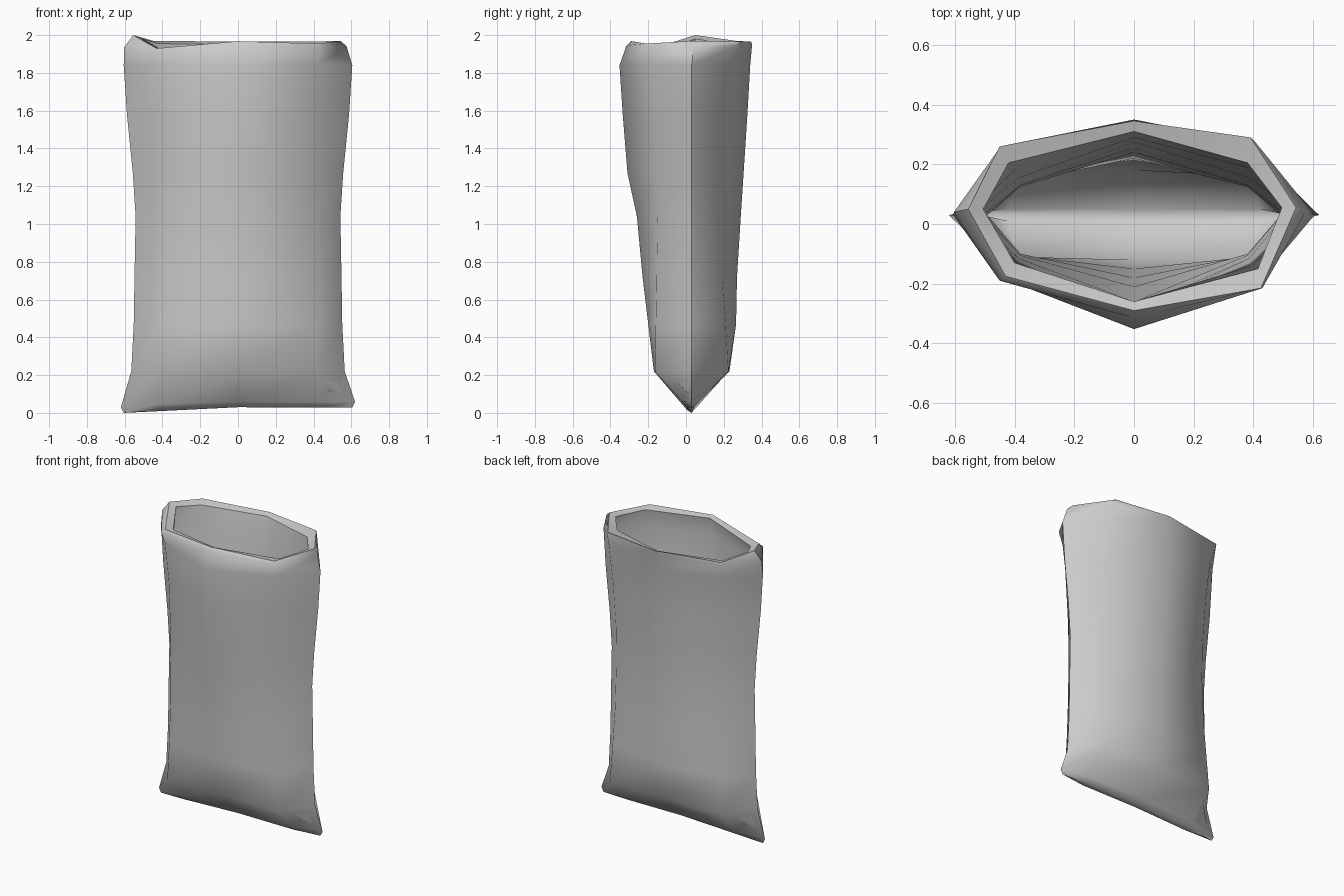
import bpy, bmesh

# Ring rows: z, side x, corner x, front mid y, front corner y, back mid y, back corner y
ROWS = [
    (0.005, 0.605, 0.42, 0.005, 0.005, 0.04, 0.04),
    (0.035, 0.620, 0.43, -0.02, -0.02, 0.07, 0.07),
    (0.22, 0.565, 0.42, -0.17, -0.165, 0.23, 0.225),
    (0.47, 0.552, 0.41, -0.20, -0.16, 0.265, 0.21),
    (0.72, 0.548, 0.405, -0.23, -0.155, 0.27, 0.19),
    (1.04, 0.542, 0.405, -0.26, -0.15, 0.29, 0.175),
    (1.27, 0.557, 0.405, -0.31, -0.155, 0.305, 0.18),
    (1.58, 0.588, 0.41, -0.335, -0.165, 0.325, 0.205),
    (1.84, 0.605, 0.42, -0.352, -0.19, 0.34, 0.235),
]


def ring(row, inset=0.0):
    """Eight-sided pouch section, counter-clockwise from the front middle."""
    z, s, c, fm, fc, bm_, bc = row
    k, i = c - inset * 0.5, inset
    return [(0, fm + i, z), (k, fc + i, z), (s - i, 0.03, z), (k, bc - i, z),
            (0, bm_ - i, z), (-k, bc - i, z), (-s + i, 0.03, z), (-k, fc + i, z)]


# Outer wall, with the bottom seam sagging slightly at its ends
outer = [ring(r) for r in ROWS]
for n in (0, 1):
    lift = (0.025, 0.024, 0.023, 0.024, 0.025, 0.01, -0.005, 0.01)
    outer[n] = [(x, y, z + d) for (x, y, z), d in zip(outer[n], lift)]

# Uneven folded rim
rim_out = [(0, -0.315, 1.945), (0.43, -0.215, 1.94), (0.575, 0.04, 1.94), (0.41, 0.27, 1.945),
           (0, 0.35, 1.95), (-0.45, 0.255, 1.95), (-0.603, 0.04, 1.935), (-0.45, -0.19, 1.91)]
rim_top = [(0, -0.29, 1.968), (0.425, -0.215, 1.955), (0.543, 0.055, 1.97), (0.39, 0.29, 1.965),
           (0, 0.345, 1.965), (-0.45, 0.26, 1.97), (-0.555, 0.05, 2.0), (-0.43, -0.175, 1.93)]
rim_in = [(0, -0.26, 1.955), (0.415, -0.15, 1.945), (0.495, 0.055, 1.955), (0.38, 0.205, 1.95),
          (0, 0.31, 1.95), (-0.42, 0.205, 1.955), (-0.505, 0.05, 1.98), (-0.40, -0.13, 1.92)]

# Inner wall, from the mouth down to the inside seam
inner = [ring(r, 0.05) for r in reversed(ROWS[2:])]
inner.append(ring((0.09, 0.57, 0.42, 0.01, 0.01, 0.05, 0.05)))

bm = bmesh.new()
loops = [[bm.verts.new(p) for p in pts]
         for pts in outer + [rim_out, rim_top, rim_in] + inner]
for a, b in zip(loops, loops[1:]):
    for i in range(8):
        j = (i + 1) % 8
        bm.faces.new((a[i], a[j], b[j], b[i]))
bm.faces.new(loops[0][::-1])
bm.faces.new(loops[-1])
bmesh.ops.recalc_face_normals(bm, faces=bm.faces)

mesh = bpy.data.meshes.new("pouch")
bm.to_mesh(mesh)
bm.free()
pouch = bpy.data.objects.new("pouch", mesh)
bpy.context.collection.objects.link(pouch)
bpy.context.view_layer.objects.active = pouch
pouch.select_set(True)
bpy.ops.object.shade_smooth_by_angle(angle=1.05)
